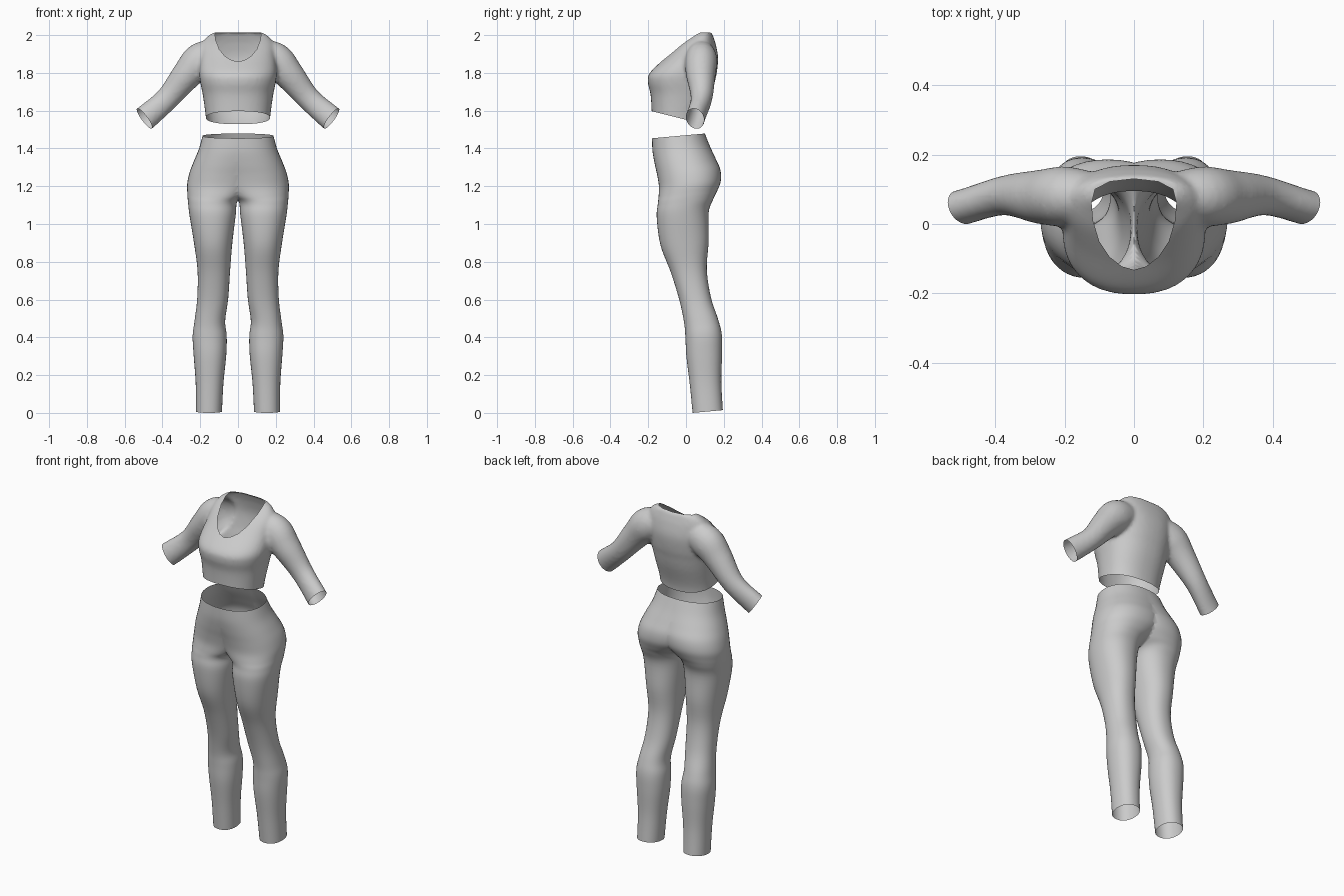
import bpy, bmesh, math
from mathutils import Vector

if "Cube" in bpy.data.objects:
    bpy.data.objects.remove(bpy.data.objects["Cube"])


def spline(rows, steps=5):
    """Catmull-Rom interpolation through rows of numbers."""
    out = []
    for i in range(len(rows) - 1):
        p = [rows[max(0, min(len(rows) - 1, i + k))] for k in (-1, 0, 1, 2)]
        for s in range(steps):
            t = s / steps
            out.append([b + 0.5 * t * (c - a + t * (2*a - 5*b + 4*c - d + t * (3*(b - c) + d - a)))
                        for a, b, c, d in zip(*p)])
    return out + [list(rows[-1])]


def oval(n, power):
    """Unit superellipse points."""
    pts = []
    for i in range(n):
        a = 2 * math.pi * i / n
        c, s = math.cos(a), math.sin(a)
        pts.append((math.copysign(abs(c) ** (2 / power), c), math.copysign(abs(s) ** (2 / power), s)))
    return pts


def loft(bm, rings, caps):
    loops = [[bm.verts.new(p) for p in ring] for ring in rings]
    for a, b in zip(loops, loops[1:]):
        for i in range(len(a)):
            j = (i + 1) % len(a)
            bm.faces.new((a[i], a[j], b[j], b[i]))
    if caps:
        bm.faces.new(loops[0][::-1])
        bm.faces.new(loops[-1])
    bmesh.ops.recalc_face_normals(bm, faces=bm.faces[:])


def level_rings(rows, power, tilt=0.0, n=44):
    """Rows: z, inner x, outer x, front y, back y."""
    rings = []
    for z, xi, xo, yf, yb in spline(rows):
        ring = []
        for c, s in oval(n, power):
            y = (yf + yb) / 2 + s * (yb - yf) / 2
            ring.append((((xi + xo) / 2 + c * (xo - xi) / 2), y, z + tilt * y))
        rings.append(ring)
    return rings


def cut(bm, co, no, clear=False):
    bmesh.ops.bisect_plane(bm, geom=bm.verts[:] + bm.edges[:] + bm.faces[:], dist=1e-5,
                           plane_co=co, plane_no=no, clear_inner=clear)


def remove(bm, test):
    gone = [f for f in bm.faces if test(f.calc_center_median())]
    bmesh.ops.delete(bm, geom=gone, context='FACES')


def make(name, bm):
    me = bpy.data.meshes.new(name)
    bm.to_mesh(me)
    bm.free()
    ob = bpy.data.objects.new(name, me)
    bpy.context.collection.objects.link(ob)
    return ob


def finish(ob):
    ob.data.polygons.foreach_set('use_smooth', [True] * len(ob.data.polygons))
    m = ob.modifiers.new('mirror', 'MIRROR')
    m.use_clip = True
    m.merge_threshold = 0.0005


# Leggings: one leg running up into its half of the hips, trimmed at the centre
leg = [(-.003, .085, .222, .035, .195), (.15, .077, .224, .02, .187), (.3, .062, .235, .002, .191),
       (.4, .06, .24, -.003, .189), (.48, .068, .23, -.01, .17), (.6, .052, .216, -.035, .132),
       (.75, .042, .214, -.08, .11), (.9, .03, .233, -.135, .12), (1.05, .012, .257, -.155, .12),
       (1.12, .003, .265, -.149, .145), (1.16, -.045, .268, -.145, .165), (1.21, -.1, .269, -.143, .184),
       (1.27, -.13, .257, -.152, .182), (1.33, -.155, .235, -.165, .158), (1.4, -.175, .207, -.177, .127),
       (1.47, -.188, .188, -.18, .10)]
bm = bmesh.new()
loft(bm, level_rings(leg, 2.2, tilt=.09), caps=False)
cut(bm, (0, 0, 0), (1, 0, 0), clear=True)
finish(make('leggings', bm))

# Crop top: closed torso and sleeve solids, fused by a voxel remesh
torso = [(1.46, .165, -.175, .09), (1.56, .17, -.18, .10), (1.68, .186, -.187, .136),
         (1.75, .20, -.202, .152), (1.80, .206, -.192, .163), (1.88, .20, -.11, .17),
         (1.95, .19, -.035, .158), (1.99, .165, .02, .145), (2.014, .13, .05, .137)]
bm = bmesh.new()
loft(bm, level_rings([(z, -x, x, f, b) for z, x, f, b in torso], 2.3), caps=True)

# Sleeve rows: centre x, y, z, radius in the arm's plane, radius in y
sleeve = spline([(.08, .08, 1.9, .07, .06), (.19, .08, 1.87, .095, .085), (.27, .078, 1.79, .08, .078),
                 (.375, .082, 1.663, .063, .057), (.495, .048, 1.558, .067, .052),
                 (.57, .03, 1.49, .067, .052)])
rings = []
for i, (x, y, z, r, ry) in enumerate(sleeve):
    t = Vector(sleeve[min(i + 1, len(sleeve) - 1)][:3]) - Vector(sleeve[max(i - 1, 0)][:3])
    n = Vector((-t.z, 0, t.x)).normalized()
    rings.append([Vector((x, y, z)) + n * r * c + Vector((0, ry * s, 0)) for c, s in oval(32, 2)])
loft(bm, rings, caps=True)

solid = make('top_solid', bm)
m = solid.modifiers.new('remesh', 'REMESH')
m.mode = 'VOXEL'
m.voxel_size = .011
m = solid.modifiers.new('smooth', 'SMOOTH')
m.factor = .5
m.iterations = 5
fused = bpy.data.meshes.new_from_object(solid.evaluated_get(bpy.context.evaluated_depsgraph_get()))
bpy.data.objects.remove(solid)
bm = bmesh.new()
bm.from_mesh(fused)
cut(bm, (0, 0, 0), (1, 0, 0), clear=True)

# Slanted hem opening
hem = Vector((0, 0, 1.552)), Vector((0, .25, 1))
cut(bm, *hem)
remove(bm, lambda c: c.x < .27 and (c - hem[0]).dot(hem[1]) < 0)

# Cuff opening
cut(bm, (.495, .048, 1.558), (-.75, .3, .56), clear=True)

# Scooped neck opening: a convex outline seen from above
neck = [Vector(p) for p in ((0, -.132, 0), (.035, -.122, 0), (.07, -.095, 0), (.1, -.05, 0), (.118, .01, 0),
                            (.122, .06, 0), (.112, .1, 0), (.07, .122, 0), (0, .13, 0))]
sides = [(a, Vector((b.y - a.y, a.x - b.x, 0)).normalized()) for a, b in zip(neck, neck[1:])]
for a, n in sides:
    cut(bm, a, n)
remove(bm, lambda c: c.z > 1.75 and all((c - a).dot(n) < 0 for a, n in sides))
finish(make('crop_top', bm))
